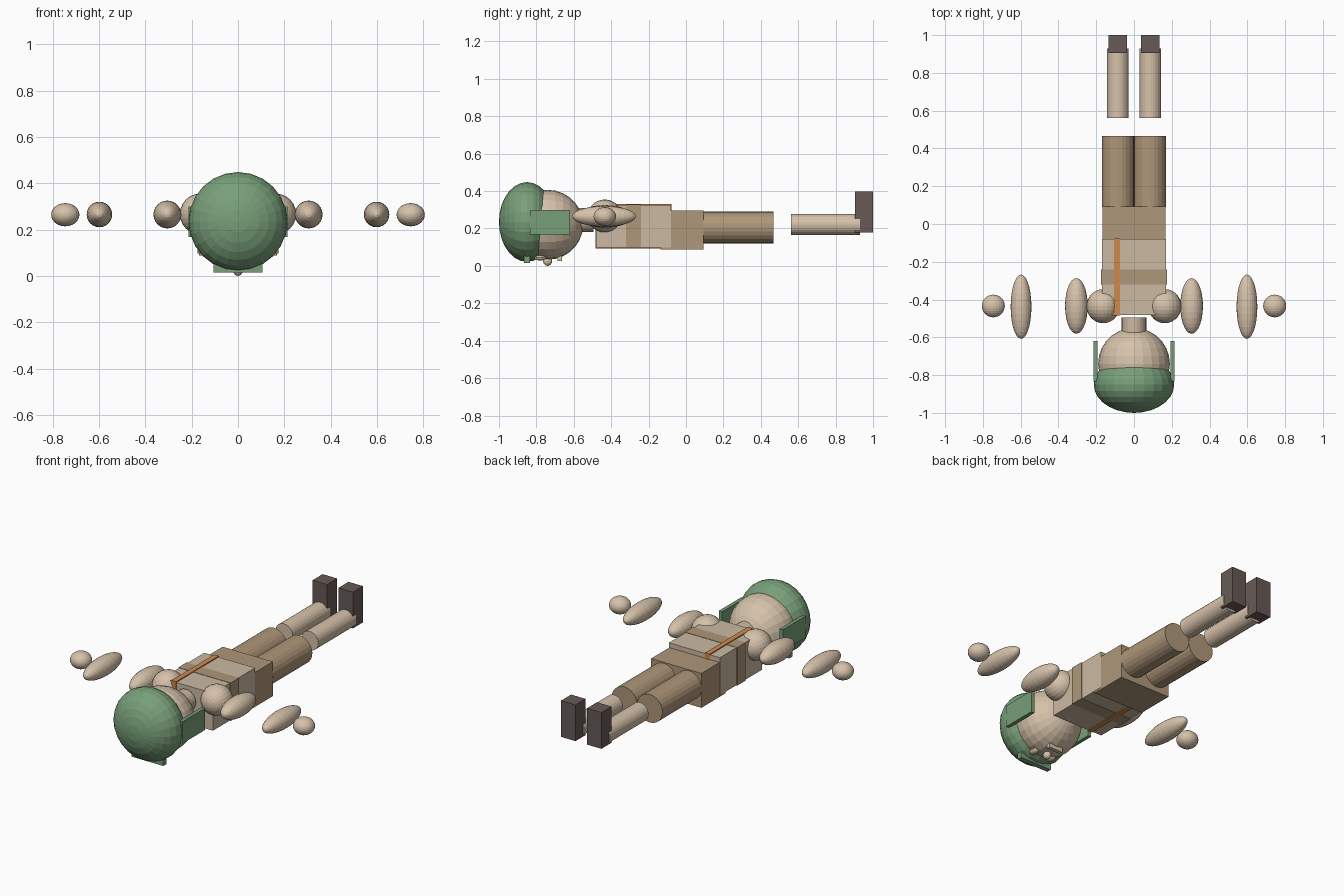
import bpy, bmesh
from math import pi
from mathutils import Matrix, Vector

cube = bpy.data.objects.get("Cube")
if cube:
    bpy.data.objects.remove(cube, do_unlink=True)


def material(name, rgb):
    """Flat material from 0-255 display colour, stored as linear."""
    col = [((c / 255 + 0.055) / 1.055) ** 2.4 for c in rgb] + [1]
    m = bpy.data.materials.new(name)
    m.use_nodes = True
    m.diffuse_color = col
    m.node_tree.nodes["Principled BSDF"].inputs["Base Color"].default_value = col
    return m


SKIN = material("skin", (214, 194, 170))
SHIRT = material("shirt", (204, 186, 163))
TAN = material("tan_cloth", (175, 151, 122))
GREEN = material("green_cap", (120, 159, 121))
ORANGE = material("orange_strap", (207, 138, 76))
BOOT = material("dark_boot", (103, 90, 86))
LYING = Matrix.Rotation(pi / 2, 4, 'X')  # turns the z axis of a primitive along y


def finish(name, bm, mat):
    bmesh.ops.recalc_face_normals(bm, faces=bm.faces[:])
    mesh = bpy.data.meshes.new(name)
    bm.to_mesh(mesh)
    bm.free()
    mesh.materials.append(mat)
    ob = bpy.data.objects.new(name, mesh)
    bpy.context.collection.objects.link(ob)


def box(name, mat, x, y, z):
    """Box between (min, max) pairs."""
    lo, hi = (Vector(p) for p in zip(x, y, z))
    bm = bmesh.new()
    bmesh.ops.create_cube(bm, size=1, matrix=Matrix.LocRotScale((lo + hi) / 2, None, hi - lo))
    finish(name, bm, mat)


def ball(name, mat, centre, radii, segs=24, rings=14):
    bm = bmesh.new()
    m = Matrix.LocRotScale(Vector(centre), None, Vector(radii)) @ LYING
    bmesh.ops.create_uvsphere(bm, u_segments=segs, v_segments=rings, radius=1, matrix=m)
    finish(name, bm, mat)


def tube(name, mat, x, z, y, r):
    """Capped cylinder along y."""
    bm = bmesh.new()
    m = Matrix.Translation((x, (y[0] + y[1]) / 2, z)) @ LYING
    bmesh.ops.create_cone(bm, cap_ends=True, segments=24, radius1=r, radius2=r,
                          depth=y[1] - y[0], matrix=m)
    finish(name, bm, mat)


# Head, cap and neck
ball("head", SKIN, (0, -0.74, 0.22), (0.19, 0.19, 0.187))
ball("cap", GREEN, (0, -0.85, 0.235), (0.213, 0.15, 0.213))
box("cap_brim", GREEN, (-0.106, 0.106), (-0.865, -0.835), (0.015, 0.15))
tube("neck", SHIRT, 0, 0.245, (-0.61, -0.495), 0.065)

# Face, on the underside of the head
ball("nose", SKIN, (0, -0.74, 0.026), (0.022, 0.024, 0.026), 12, 8)
box("mouth", SKIN, (-0.045, 0.045), (-0.686, -0.664), (0.027, 0.06))

# Trunk
box("torso", SHIRT, (-0.17, 0.17), (-0.482, -0.08), (0.099, 0.325))
box("chest_band", TAN, (-0.175, 0.175), (-0.32, -0.24), (0.097, 0.327))
box("hips", TAN, (-0.168, 0.168), (-0.135, 0.093), (0.088, 0.296))
box("strap", ORANGE, (-0.105, -0.074), (-0.485, -0.077), (0.094, 0.331))

# Paired parts
for side, s in (("left", 1), ("right", -1)):
    flap = sorted((s * 0.192, s * 0.214))
    boot = sorted((s * 0.038, s * 0.135))
    box(side + "_ear_flap", GREEN, flap, (-0.835, -0.62), (0.168, 0.3))
    ball(side + "_eye", SKIN, (s * 0.06, -0.78, 0.045), (0.022, 0.032, 0.016), 12, 8)
    ball(side + "_shoulder", SKIN, (s * 0.163, -0.435, 0.267), (0.088, 0.09, 0.088))
    ball(side + "_upper_arm", SKIN, (s * 0.305, -0.434, 0.265), (0.06, 0.147, 0.06))
    ball(side + "_forearm", SKIN, (s * 0.598, -0.438, 0.265), (0.055, 0.17, 0.055))
    ball(side + "_hand", SKIN, (s * 0.745, -0.434, 0.264), (0.061, 0.06, 0.05))
    tube(side + "_thigh", TAN, s * 0.085, 0.205, (0.09, 0.467), 0.085)
    tube(side + "_shin", SKIN, s * 0.086, 0.221, (0.562, 0.93), 0.057)
    box(side + "_boot", BOOT, boot, (0.904, 1.0), (0.178, 0.397))
